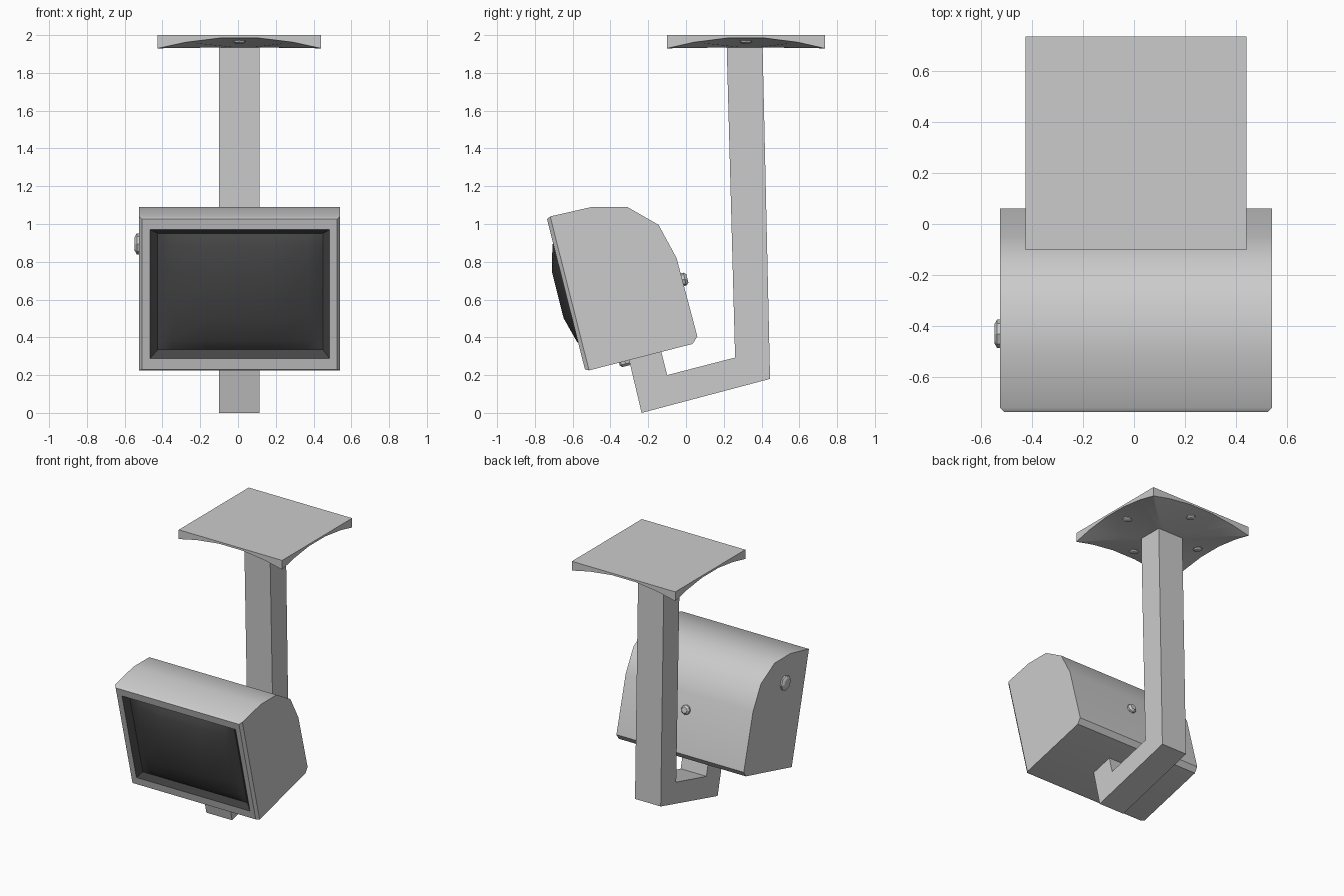
import bpy, bmesh, math
from mathutils import Vector

if "Cube" in bpy.data.objects:
    bpy.data.objects.remove(bpy.data.objects["Cube"])

dark = bpy.data.materials.new("dark_glass")
dark.diffuse_color = (0.06, 0.06, 0.06, 1)
dark.use_nodes = True
dark.node_tree.nodes["Principled BSDF"].inputs["Base Color"].default_value = dark.diffuse_color


def finish(bm, name, smooth=None, mats=()):
    bmesh.ops.recalc_face_normals(bm, faces=bm.faces)
    me = bpy.data.meshes.new(name)
    bm.to_mesh(me)
    bm.free()
    ob = bpy.data.objects.new(name, me)
    bpy.context.collection.objects.link(ob)
    for m in mats:
        me.materials.append(m)
    if smooth:
        bpy.ops.object.select_all(action='DESELECT')
        ob.select_set(True)
        bpy.context.view_layer.objects.active = ob
        bpy.ops.object.shade_smooth_by_angle(angle=math.radians(smooth))
    return ob


def bridge(bm, a, b):
    n = len(a)
    return [bm.faces.new((a[i], a[(i + 1) % n], b[(i + 1) % n], b[i])) for i in range(n)]


def front(x, t, d):
    """Point on the tilted front: t runs up the face, d points outward."""
    return Vector((x, -0.535 - 0.245 * t - 0.97 * d, 0.23 + 0.97 * t - 0.245 * d))


def front_loop(bm, x0, x1, t0, t1, d):
    return [bm.verts.new(front(x, t, d)) for x, t in ((x0, t0), (x1, t0), (x1, t1), (x0, t1))]


# Housing: side profile swept across x, front closed by a chamfered frame and recess
X0, X1 = -0.525, 0.54
back = [(-0.5, 1.09), (-0.31, 1.09), (-0.145, 0.995), (-0.05, 0.82), (0.06, 0.405), (0.035, 0.365)]
bm = bmesh.new()
rim = front_loop(bm, X0, X1, -0.01, 0.83, -0.02)
left = [rim[3]] + [bm.verts.new((X0, y, z)) for y, z in back] + [rim[0]]
right = [rim[2]] + [bm.verts.new((X1, y, z)) for y, z in back] + [rim[1]]
for i in range(len(left) - 1):
    bm.faces.new((left[i], left[i + 1], right[i + 1], right[i]))
bm.faces.new(left)
bm.faces.new(right)
face = front_loop(bm, X0 + 0.017, X1 - 0.017, 0, 0.82, 0)
opening = front_loop(bm, -0.465, 0.485, 0.06, 0.763, 0)
recess = front_loop(bm, -0.425, 0.45, 0.1, 0.735, -0.03)
bridge(bm, rim, face)
bridge(bm, face, opening)
for f in bridge(bm, opening, recess):
    f.material_index = 1
grey = bpy.data.materials.new("grey")
grey.diffuse_color = (0.8, 0.8, 0.8, 1)
grey.use_nodes = True
grey.node_tree.nodes["Principled BSDF"].inputs["Base Color"].default_value = grey.diffuse_color
finish(bm, "housing", 35, (grey, dark))

# Bulging screen
bm = bmesh.new()
steps = [(0, 0), (0.04, 0.27), (0.09, 0.5), (0.3, 1), (0.7, 1), (0.91, 0.5), (0.96, 0.27), (1, 0)]
grid = [[bm.verts.new(front(-0.425 + 0.875 * u, 0.1 + 0.635 * v, -0.03 + 0.073 * hu * hv))
         for u, hu in steps] for v, hv in steps]
for r in range(len(steps) - 1):
    for c in range(len(steps) - 1):
        bm.faces.new((grid[r][c], grid[r][c + 1], grid[r + 1][c + 1], grid[r + 1][c]))
if sum((f.normal_update() or f.normal.y) for f in bm.faces) > 0:
    bmesh.ops.reverse_faces(bm, faces=bm.faces)
finish(bm, "screen", 40, (dark,))

# Hooked support arm
arm = [(0.215, 1.96), (0.26, 0.293), (-0.1, 0.2), (-0.135, 0.34), (-0.305, 0.295),
       (-0.235, 0.0), (0.445, 0.18), (0.405, 1.96)]
bm = bmesh.new()
a, b = [[bm.verts.new((x, y, z)) for y, z in arm] for x in (-0.1, 0.115)]
bridge(bm, a, b)
bm.faces.new(a)
bm.faces.new(b)
finish(bm, "support_arm")

# Ceiling plate: flat top, edges scooped between thick corners
CX, CY, HX, HY = 0.0075, 0.317, 0.4325, 0.418
edge = [(-1, 1.93), (-0.66, 1.962), (-0.23, 1.985), (0.23, 1.985), (0.66, 1.962)]
bm = bmesh.new()
top, low, hub = [], [], []
for k in range(4):
    c, s = round(math.cos(k * math.pi / 2)), round(math.sin(k * math.pi / 2))
    for u, z in edge:
        p = (CX + HX * (c * u + s), CY + HY * (s * u - c))
        top.append(bm.verts.new((*p, 2.0)))
        low.append(bm.verts.new((*p, z)))
        q = (CX + 0.25 * HX * (c * u + s), CY + 0.25 * HY * (s * u - c))
        hub.append(bm.verts.new((*q, 1.935)))
bm.faces.new(top)
bridge(bm, top, low)
bridge(bm, low, hub)
bm.faces.new(hub)
finish(bm, "ceiling_plate", 15)


# Bolts: octagonal head with a chamfered cap
def bolt(name, pos, axis, r, h):
    q = Vector(axis).to_track_quat('Z', 'Y')
    bm = bmesh.new()
    loops = []
    for rr, z in ((r, -h), (r, 0.5 * h), (0.65 * r, h)):
        loops.append([bm.verts.new(Vector(pos) + q @ Vector((rr * math.cos(i * math.pi / 4),
                      rr * math.sin(i * math.pi / 4), z))) for i in range(8)])
    bridge(bm, loops[0], loops[1])
    bridge(bm, loops[1], loops[2])
    bm.faces.new(loops[0])
    bm.faces.new(loops[2])
    finish(bm, name)


bolt("side_bolt", (X0, -0.43, 0.895), (-1, 0, 0), 0.056, 0.022)
bolt("rear_bolt", (0.01, -0.02, 0.705), (0, 0.97, 0.245), 0.035, 0.028)
bolt("bottom_bolt", (0.01, -0.322, 0.272), (0, 0.245, -0.97), 0.033, 0.025)
for i, (dx, dy) in enumerate(((0, -1), (1, 0), (0, 1), (-1, 0))):
    bolt(f"plate_bolt_{i + 1}", (CX + 0.74 * HX * dx, CY + 0.74 * HY * dy, 1.97), (0, 0, -1), 0.033, 0.014)
